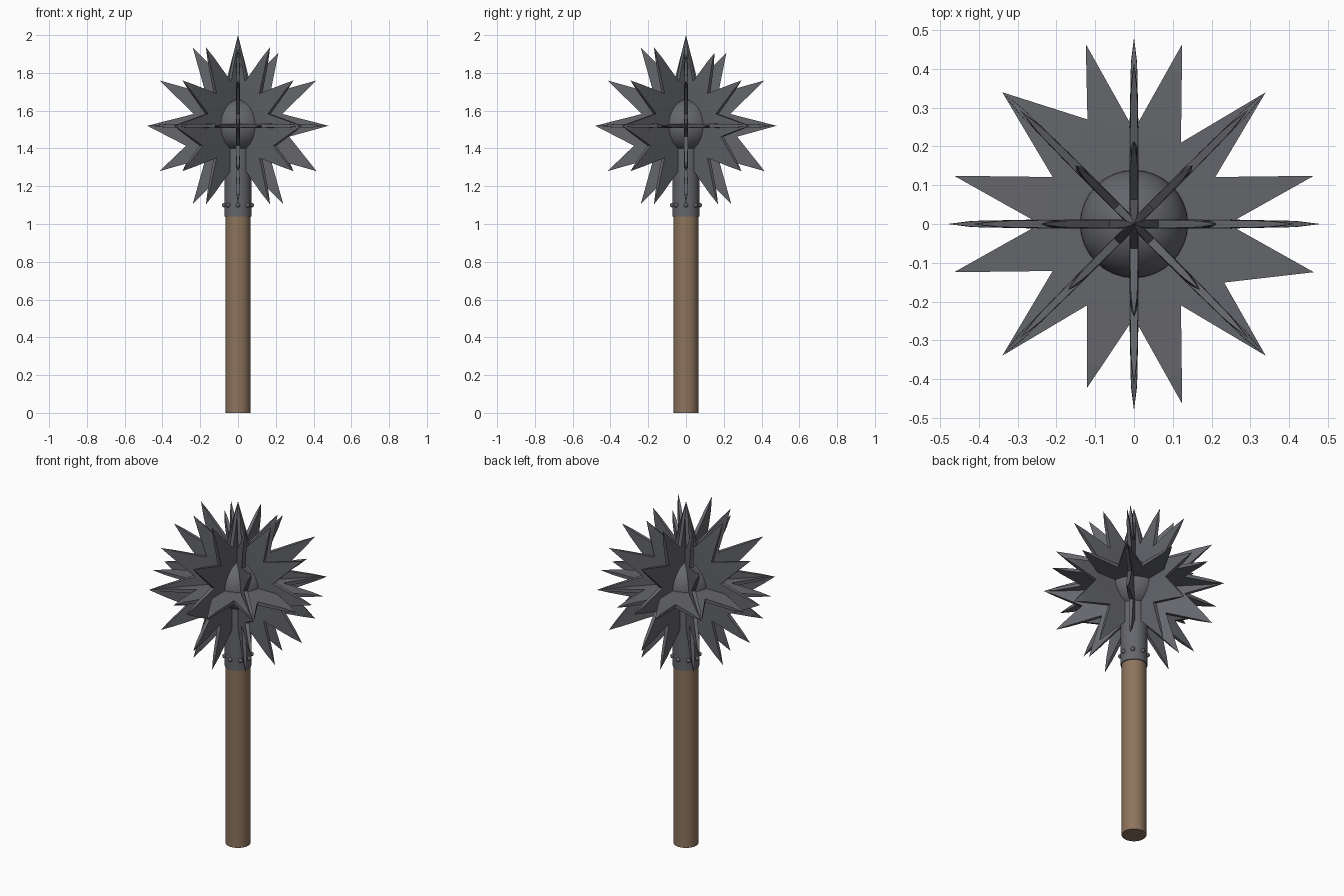
import bpy, bmesh
from math import radians, cos, sin, pi
from mathutils import Vector

if "Cube" in bpy.data.objects:
    bpy.data.objects.remove(bpy.data.objects["Cube"], do_unlink=True)

HEAD_Z = 1.52
POINTS = 12


def material(name, colour):
    m = bpy.data.materials.new(name)
    m.use_nodes = True
    m.diffuse_color = (*colour, 1)
    m.node_tree.nodes["Principled BSDF"].inputs["Base Color"].default_value = (*colour, 1)
    return m


steel = material("dark steel", (0.13, 0.133, 0.148))
wood = material("brown wood", (0.27, 0.175, 0.11))


def finish(obj, name, mat, smooth=True):
    obj.name = obj.data.name = name
    obj.data.materials.append(mat)
    if smooth:
        bpy.ops.object.shade_smooth_by_angle(angle=radians(40))
    return obj


def rod(name, radius, bottom, top, mat):
    bpy.ops.mesh.primitive_cylinder_add(vertices=32, radius=radius, depth=top - bottom,
                                        location=(0, 0, (bottom + top) / 2))
    return finish(bpy.context.object, name, mat)


def ball(name, radius, location, segments, rings):
    bpy.ops.mesh.primitive_uv_sphere_add(segments=segments, ring_count=rings,
                                         radius=radius, location=location)
    return finish(bpy.context.object, name, steel)


def polar(radius, degrees):
    return Vector((radius * cos(radians(degrees)), radius * sin(radians(degrees)), 0))


def star_mesh():
    """Twelve-pointed plate whose spikes thin out towards their tips."""
    step = 360 / POINTS
    tips = [polar(0.48, i * step) for i in range(POINTS)]
    valleys = [polar(0.242, (i - 0.5) * step) for i in range(POINTS)]
    # hand-forged irregularities: one short spike and two shallow notches
    tips[2] = polar(0.44, 61)
    valleys[0] = polar(0.277, -12)
    valleys[7] = polar(0.295, 201)

    bm = bmesh.new()

    def pair(p, half):
        return [bm.verts.new((p.x, p.y, s * half)) for s in (1, -1)]

    rim = [pair(v, 0.011) for v in valleys]
    bm.faces.new([r[0] for r in rim])
    bm.faces.new([r[1] for r in reversed(rim)])
    for i, tip in enumerate(tips):
        j = (i + 1) % POINTS
        a, b = rim[i], rim[j]
        c = pair(valleys[i].lerp(tip, 0.7), 0.008)
        d = pair(valleys[j].lerp(tip, 0.7), 0.008)
        end = bm.verts.new(tip)
        for face in ((a[0], c[0], d[0], b[0]), (b[1], d[1], c[1], a[1]),
                     (a[1], c[1], c[0], a[0]), (b[0], d[0], d[1], b[1]),
                     (c[0], end, d[0]), (d[1], end, c[1]),
                     (c[1], end, c[0]), (d[0], end, d[1])):
            bm.faces.new(face)
    bmesh.ops.recalc_face_normals(bm, faces=bm.faces)
    mesh = bpy.data.meshes.new("star_plate")
    bm.to_mesh(mesh)
    bm.free()
    mesh.materials.append(steel)
    return mesh


# Shaft, socket and core of the head
rod("handle", 0.066, 0, 1.05, wood)
rod("socket", 0.071, 1.04, HEAD_Z - 0.1, steel)
ball("head_core", 0.14, (0, 0, HEAD_Z), 32, 16)

# Rivets around the socket
for i in range(8):
    p = polar(0.073, i * 45)
    ball(f"rivet_{i + 1}", 0.012, (p.x, p.y, 1.1), 12, 8)

# Spiked plates: four upright, one level
star = star_mesh()


def plate(name, tilt, turn):
    obj = bpy.data.objects.new(name, star)
    obj.location.z = HEAD_Z
    obj.rotation_euler = (radians(tilt), 0, radians(turn))
    bpy.context.collection.objects.link(obj)


for i in range(4):
    plate(f"upright_spike_plate_{i + 1}", 90, i * 45)
plate("level_spike_plate", 180, 315)
